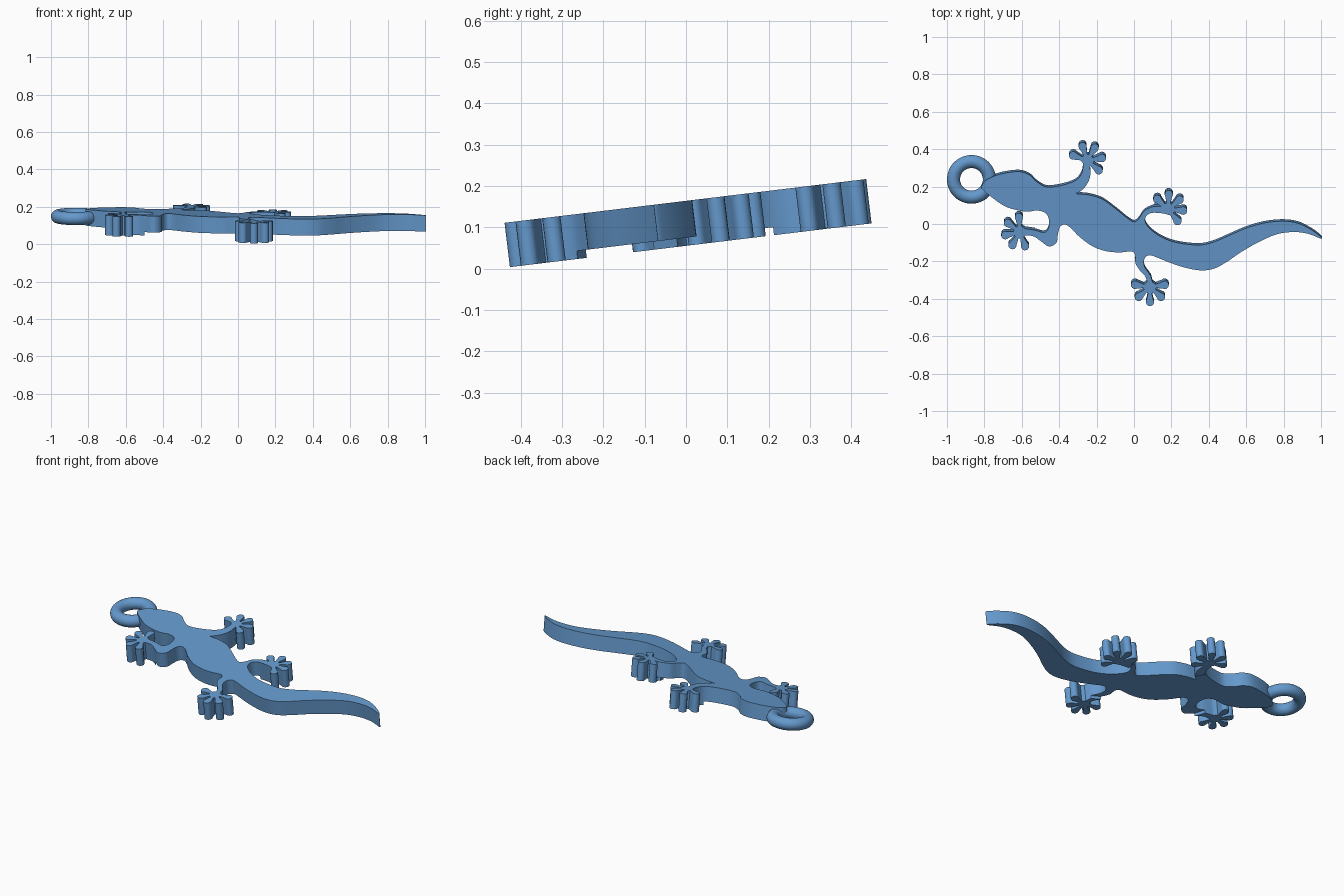
import bpy, bmesh
from math import radians, cos, sin
from mathutils import Matrix, Vector

if "Cube" in bpy.data.objects:
    bpy.data.objects.remove(bpy.data.objects["Cube"])

# whole pendant leans slightly about the x axis; the flat top is local z = 0
TILT = radians(6.9)
PLACE = Matrix.Translation((0, 0, 0.164)) @ Matrix.Rotation(TILT, 4, 'X')
BODY_DEPTH, FOOT_EXTRA, STEP = 0.0885, 0.0195, 5

blue = bpy.data.materials.new("blue")
blue.diffuse_color = (0.13, 0.32, 0.61, 1)
blue.use_nodes = True
blue.node_tree.nodes["Principled BSDF"].inputs["Base Color"].default_value = blue.diffuse_color


def spline(pts):
    """Smooth open Catmull-Rom line through 2D points."""
    p = [Vector(q) for q in pts]
    get = lambda i: p[max(0, min(len(p) - 1, i))]
    out = []
    for i in range(len(p) - 1):
        a, b, c, d = get(i - 1), get(i), get(i + 1), get(i + 2)
        for k in range(STEP):
            t = k / STEP
            out.append(0.5 * (2 * b + (c - a) * t + (2 * a - 5 * b + 4 * c - d) * t * t
                              + (3 * b - a - 3 * c + d) * t ** 3))
    return out + [p[-1]]


def toes(center, angles):
    """Toes with round pads, clockwise around the palm."""
    c, out = Vector(center), []
    for deg in angles:
        a = radians(deg)
        u = Vector((cos(a), sin(a)))
        v = Vector((-u.y, u.x))
        out.append(c + u * 0.033 + v * 0.010)
        for k in range(11):
            b = radians(125 - 25 * k)
            out.append(c + u * (0.08 + 0.022 * cos(b)) + v * 0.022 * sin(b))
        out.append(c + u * 0.033 - v * 0.010)
    return out


def finish(name, bm):
    bmesh.ops.recalc_face_normals(bm, faces=bm.faces)
    bm.transform(PLACE)
    me = bpy.data.meshes.new(name)
    bm.to_mesh(me)
    bm.free()
    me.materials.append(blue)
    ob = bpy.data.objects.new(name, me)
    bpy.context.collection.objects.link(ob)
    bpy.ops.object.select_all(action='DESELECT')
    ob.select_set(True)
    bpy.context.view_layer.objects.active = ob
    bpy.ops.object.shade_smooth_by_angle(angle=radians(35))


# outline runs, clockwise, each from one foot to the next
head = [(-.583, -.025), (-.53, -.033), (-.48, -.045), (-.457, -.02), (-.455, .025), (-.475, .06),
        (-.52, .072), (-.58, .066), (-.68, .09), (-.75, .135), (-.805, .18), (-.815, .2),
        (-.79, .235), (-.72, .265), (-.62, .28), (-.56, .263), (-.52, .226), (-.47, .198),
        (-.41, .202), (-.34, .22), (-.297, .245), (-.277, .28), (-.272, .322)]
back = [(-.235, .308), (-.235, .25), (-.26, .2), (-.29, .172), (-.305, .162), (-.24, .155),
        (-.17, .133), (-.10, .083), (-.03, .027), (.005, .012), (.03, .035), (.055, .07),
        (.1, .092), (.152, .094)]
tail = [(.16, .056), (.1, .06), (.068, .045), (.06, .015), (.08, -.02), (.13, -.06), (.2, -.092),
        (.28, -.108), (.36, -.112), (.43, -.095), (.5, -.065), (.6, -.022), (.7, .006),
        (.8, .015), (.88, .003), (.95, -.032), (.998, -.068), (.998, -.078), (.93, -.052),
        (.85, -.043), (.76, -.056), (.66, -.1), (.57, -.152), (.5, -.2), (.43, -.238),
        (.36, -.248), (.28, -.235), (.2, -.21), (.13, -.182), (.085, -.167), (.06, -.18),
        (.052, -.205), (.06, -.235), (.088, -.275), (.098, -.31)]
belly = [(.07, -.31), (.06, -.28), (.035, -.253), (.008, -.21), (.006, -.165), (-.015, -.147),
         (-.08, -.152), (-.15, -.145), (-.22, -.12), (-.29, -.07), (-.34, -.02), (-.37, -.003),
         (-.395, -.015), (-.406, -.05), (-.415, -.1), (-.455, -.12), (-.5, -.09), (-.54, -.065),
         (-.583, -.062)]

# feet: toes, then how many leg points on either side belong to the deeper foot
feet = [(toes((-.25, .338), (160, 108, 60, 10, -40)), 2, 2),
        (toes((.183, .078), (137, 88, 40, -5, -52)), 1, 1),
        (toes((.085, -.337), (368, 318, 270, 222, 172)), 1, 2),
        (toes((-.61, -.044), (290, 240, 192, 143, 94)), 2, 1)]

bm = bmesh.new()
vert = lambda q: bm.verts.new((q.x, q.y / cos(TILT), 0))
runs = [[vert(q) for q in spline(r)] for r in (head, back, tail, belly)]
body_loop = []
for i, (pads, before, after) in enumerate(feet):
    run, nxt = runs[i], runs[(i + 1) % 4]
    start = feet[i - 1][2] * STEP
    stop = len(run) - 1 - before * STEP
    body_loop += run[start:stop + 1]
    bm.faces.new(run[stop:] + [vert(q) for q in pads] + nxt[:after * STEP + 1])
bm.faces.new(body_loop)


def deepen(faces, depth):
    geom = bmesh.ops.extrude_face_region(bm, geom=faces)['geom']
    bmesh.ops.translate(bm, verts=[g for g in geom if isinstance(g, bmesh.types.BMVert)],
                        vec=(0, 0, -depth))
    return [g for g in geom if isinstance(g, bmesh.types.BMFace)]


# thickness of the whole gecko, then the extra depth of the feet
bottoms = deepen(bm.faces[:], BODY_DEPTH)
bottoms.sort(key=lambda f: len(f.verts))
deepen(bottoms[:4], FOOT_EXTRA)
bmesh.ops.recalc_face_normals(bm, faces=bm.faces)
bmesh.ops.dissolve_limit(bm, angle_limit=0.001, verts=bm.verts, edges=bm.edges)
finish("gecko_body", bm)

# hanging ring in front of the snout
bm = bmesh.new()
N, M = 48, 20
grid = []
for i in range(N):
    a = radians(360 * i / N)
    row = []
    for j in range(M):
        b = radians(360 * j / M)
        r = 0.096 + 0.035 * cos(b)
        row.append(bm.verts.new((-0.869 + r * cos(a), 0.235 + r * sin(a), -0.044 + 0.035 * sin(b))))
    grid.append(row)
for i in range(N):
    for j in range(M):
        p, q = grid[i], grid[(i + 1) % N]
        bm.faces.new((p[j], q[j], q[(j + 1) % M], p[(j + 1) % M]))
finish("ring", bm)
